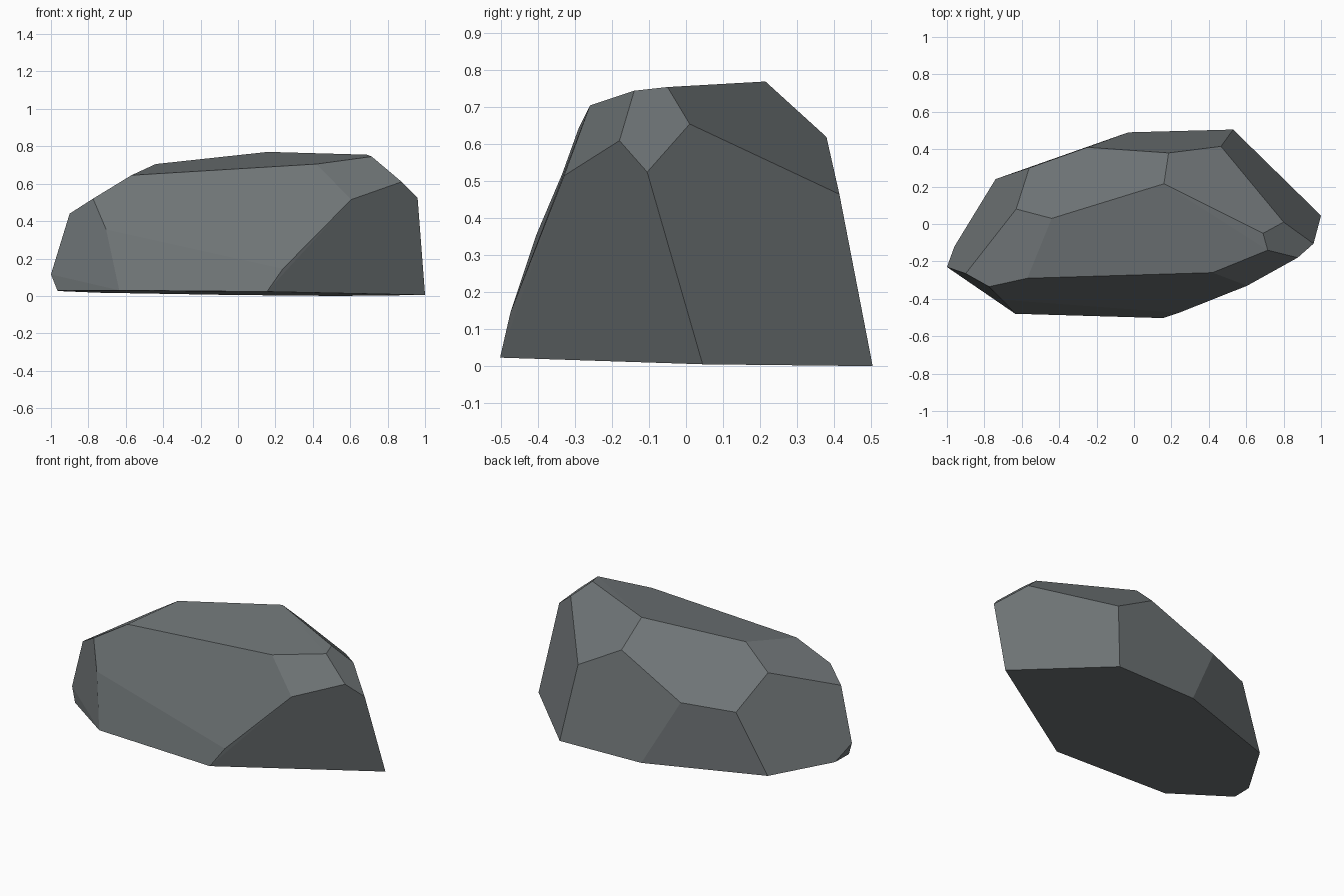
import bpy, bmesh, math

if "Cube" in bpy.data.objects:
    bpy.data.objects.remove(bpy.data.objects["Cube"])

# corner points of the faceted boulder, ring by ring
base = [(1.0, .045, .005), (.53, .505, 0), (-.03, .49, .005), (-.74, .24, .017),
        (-.96, -.12, .026), (-.965, -.25, .028), (-.635, -.48, .03), (.155, -.503, .023)]
sides = [(-1.0, -.23, .115), (-.90, -.265, .44), (-.775, -.335, .52), (-.705, -.405, .355),
         (.24, -.475, .145), (.605, -.33, .515), (.875, -.18, .61), (.96, -.105, .525),
         (.80, .01, .655), (.465, .415, .465), (-.25, .41, .414), (-.56, .30, .394)]
crown = [(.185, .38, .62), (.16, .215, .77), (-.44, .03, .705), (-.63, .08, .579),
         (-.57, -.29, .645), (.42, -.26, .705), (.715, -.14, .745), (.69, -.05, .755)]

# boulder: convex shell around the corners, near-flat triangles merged into facets
bm = bmesh.new()
for p in base + sides + crown:
    bm.verts.new(p)
bmesh.ops.convex_hull(bm, input=bm.verts)
bmesh.ops.delete(bm, geom=[v for v in bm.verts if not v.link_faces], context='VERTS')
bmesh.ops.dissolve_limit(bm, angle_limit=math.radians(3), verts=bm.verts, edges=bm.edges)
bmesh.ops.recalc_face_normals(bm, faces=bm.faces)

mesh = bpy.data.meshes.new("boulder")
bm.to_mesh(mesh)
bm.free()
boulder = bpy.data.objects.new("boulder", mesh)
bpy.context.collection.objects.link(boulder)

# one slate grey
stone = bpy.data.materials.new("slate grey stone")
stone.diffuse_color = (.16, .178, .184, 1)
stone.use_nodes = True
stone.node_tree.nodes["Principled BSDF"].inputs["Base Color"].default_value = stone.diffuse_color
mesh.materials.append(stone)
